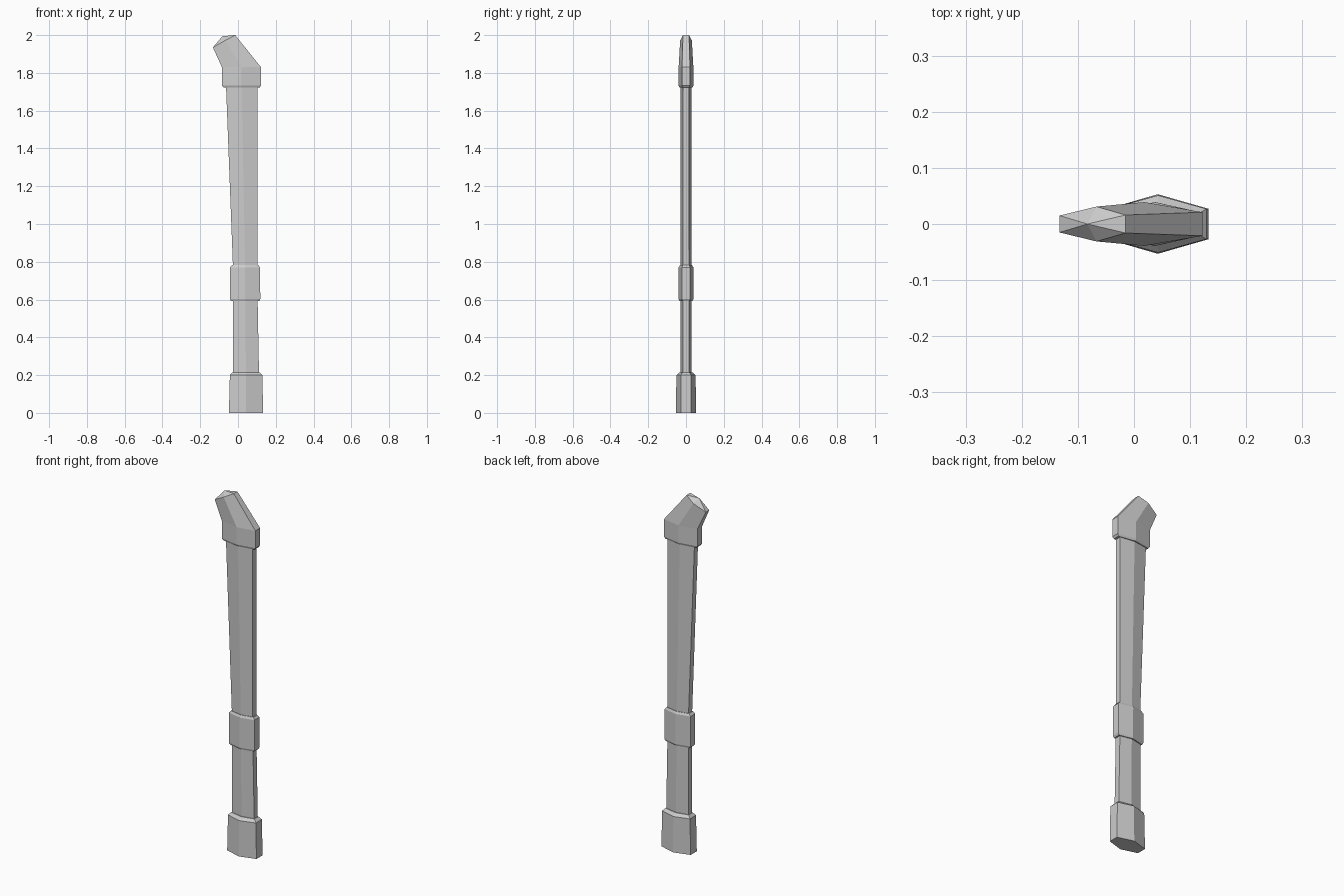
import bpy
import bmesh

if "Cube" in bpy.data.objects:
    bpy.data.objects.remove(bpy.data.objects["Cube"])


def ring(z, left, right, half, end):
    """Flattened hexagon: narrow flat ends in x, a ridge at mid-width front and back."""
    mid = (left + right) / 2
    return [(left, -end, z), (mid, -half, z), (right, -end, z),
            (right, end, z), (mid, half, z), (left, end, z)]


def loft(name, rings, cap_bottom=False, cap_top=False, apex=None):
    bm = bmesh.new()
    loops = [[bm.verts.new(p) for p in r] for r in rings]
    for a, b in zip(loops, loops[1:]):
        for i in range(6):
            j = (i + 1) % 6
            bm.faces.new((a[i], a[j], b[j], b[i]))
    if cap_bottom:
        bm.faces.new(loops[0][::-1])
    if apex:
        tip = bm.verts.new(apex)
        for i in range(6):
            bm.faces.new((loops[-1][i], loops[-1][(i + 1) % 6], tip))
    mesh = bpy.data.meshes.new(name)
    bm.to_mesh(mesh)
    bm.free()
    obj = bpy.data.objects.new(name, mesh)
    bpy.context.collection.objects.link(obj)
    return obj


# Cross-sections shared where neighbouring parts meet
grip_low = ring(0.215, -0.027, 0.111, 0.029, 0.016)
grip_high = ring(0.592, -0.027, 0.104, 0.029, 0.016)
shaft_low = ring(0.782, -0.027, 0.102, 0.029, 0.016)
shaft_high = ring(1.722, -0.063, 0.102, 0.028, 0.016)

# Flared foot with a chamfered shoulder
loft("foot", [ring(0, -0.048, 0.133, 0.053, 0.027),
              ring(0.2, -0.043, 0.129, 0.051, 0.027),
              ring(0.215, -0.030, 0.114, 0.034, 0.018),
              grip_low], cap_bottom=True)

# Lower grip
loft("grip", [grip_low, grip_high])

# Middle collar, chamfered at both ends
loft("collar", [grip_high,
                ring(0.592, -0.036, 0.112, 0.035, 0.019),
                ring(0.602, -0.042, 0.118, 0.039, 0.021),
                ring(0.77, -0.042, 0.117, 0.039, 0.021),
                ring(0.782, -0.031, 0.108, 0.032, 0.018),
                shaft_low])

# Upper shaft, widening towards the head
loft("shaft", [shaft_low, shaft_high])

# Head bent to the left, with a slanted, slightly peaked end
slanted_end = [(-0.133, -0.015, 1.935), (-0.067, -0.031, 1.972), (-0.015, -0.016, 2.0),
               (-0.015, 0.016, 2.0), (-0.067, 0.031, 1.972), (-0.133, 0.015, 1.935)]
loft("head", [shaft_high,
              ring(1.722, -0.076, 0.114, 0.034, 0.018),
              ring(1.733, -0.085, 0.122, 0.039, 0.021),
              ring(1.83, -0.085, 0.122, 0.039, 0.021),
              slanted_end], apex=(-0.083, 0, 1.994))
